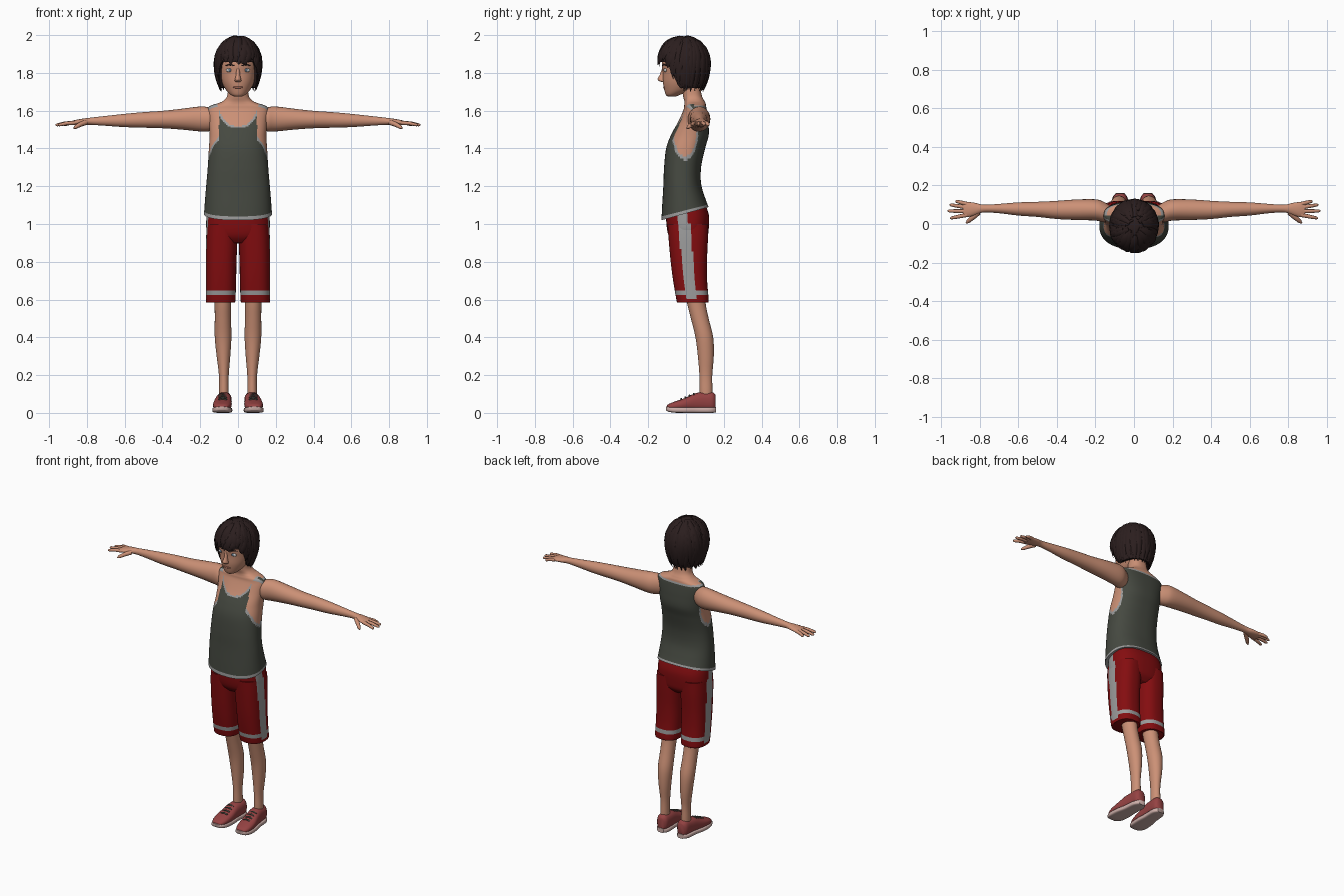
import bpy, bmesh, math, random
from mathutils import Vector as V

random.seed(4)


def colour(name, r, g, b):
    m = bpy.data.materials.new(name)
    m.diffuse_color = (r, g, b, 1)
    return m


SKIN = colour("skin", 0.6, 0.28, 0.18)
TANK = colour("dark grey cloth", 0.06, 0.066, 0.052)
TRIM = colour("light grey trim", 0.33, 0.33, 0.33)
RED = colour("red cloth", 0.23, 0.004, 0.005)
SHOE = colour("faded red canvas", 0.3, 0.055, 0.055)
SOLE = colour("pale rubber", 0.6, 0.42, 0.39)
HAIR = colour("dark brown hair", 0.024, 0.013, 0.013)
EYE = colour("eye white", 0.55, 0.55, 0.55)
IRIS = colour("blue iris", 0.1, 0.17, 0.24)
LIPS = colour("lips", 0.42, 0.16, 0.11)


def oval(c, u, v, n=24, p=2.0):
    """Superellipse ring around c with half axes u and v."""
    pts = []
    for i in range(n):
        a = 2 * math.pi * i / n
        ca, sa = math.cos(a), math.sin(a)
        pts.append(V(c) + V(u) * math.copysign(abs(ca) ** (2 / p), ca)
                   + V(v) * math.copysign(abs(sa) ** (2 / p), sa))
    return pts


def smooth(keys, steps):
    """Catmull-Rom interpolation of key tuples."""
    k = [V(q) for q in keys]
    out = []
    for i in range(len(k) - 1):
        a, b, c, d = k[max(i - 1, 0)], k[i], k[i + 1], k[min(i + 2, len(k) - 1)]
        for j in range(steps):
            t = j / steps
            out.append(b + (c - a) * (t / 2) + (a * 2 - b * 5 + c * 4 - d) * (t * t / 2)
                       + (b * 3 - a - c * 3 + d) * (t ** 3 / 2))
    return out + [k[-1]]


def loft(axis, keys, n=24, steps=4, p=2.0):
    """Rings along an axis; key = (position, centre u, centre v, half u, half v)."""
    t, u, v = {"z": (2, 0, 1), "x": (0, 1, 2), "y": (1, 0, 2)}[axis]
    rings = []
    for k in smooth(keys, steps):
        c, du, dv = V((0, 0, 0)), V((0, 0, 0)), V((0, 0, 0))
        c[t], c[u], c[v], du[u], dv[v] = k[0], k[1], k[2], k[3], k[4]
        rings.append(oval(c, du, dv, n, p))
    return rings


def tube(pts, radii, flat=1.0, up=None, n=8):
    """Rings along a path; up(point) gives the direction of the thin side."""
    rings = []
    for i, q in enumerate(pts):
        d = (pts[min(i + 1, len(pts) - 1)] - pts[max(i - 1, 0)]).normalized()
        side = d.cross(up(q) if up else V((0, 0.1, 1))).normalized()
        rings.append(oval(q, side * radii[i], side.cross(d) * radii[i] * flat, n))
    return rings


def blob(c, r, n=16):
    return [oval((c[0], c[1], c[2] - r[2] * math.cos(a)), (r[0] * math.sin(a), 0, 0),
                 (0, r[1] * math.sin(a), 0), n) for a in [math.pi * (i + 0.3) / 10 for i in range(10)]]


def build(name, strips, mats, rule=None, warp=None, mirror=False):
    """Skin each list of rings, cap the ends and colour faces by rule."""
    bm = bmesh.new()
    for rings in strips:
        vs = [[bm.verts.new(q) for q in r] for r in rings]
        n = len(vs[0])
        for a, b in zip(vs, vs[1:]):
            for i in range(n):
                bm.faces.new((a[i], a[(i + 1) % n], b[(i + 1) % n], b[i]))
        bm.faces.new(vs[0][::-1])
        bm.faces.new(vs[-1])
    bmesh.ops.recalc_face_normals(bm, faces=bm.faces)
    if rule:
        for f in bm.faces:
            f.material_index = rule(f.calc_center_median())
    if warp:
        for v in bm.verts:
            v.co = warp(v.co)
    me = bpy.data.meshes.new(name)
    bm.to_mesh(me)
    bm.free()
    for m in mats:
        me.materials.append(m)
    me.shade_smooth()
    me.set_sharp_from_angle(angle=math.radians(50))
    ob = bpy.data.objects.new(name, me)
    bpy.context.collection.objects.link(ob)
    if mirror:
        ob.modifiers.new("mirror", "MIRROR").use_mirror_merge = False
    return ob


# Torso: tank top, with skin above the neckline and inside the armholes
def tank_rule(c):
    x, y, z = abs(c.x), c.y, c.z
    if y < 0.045:
        neck = (z - 1.52 - 0.11 * (x / 0.11) ** 3) / math.hypot(1, 3 * (x / 0.11) ** 2)
    else:
        neck = z - 1.625 - 0.1 * max(0, x - 0.1)
    arm = (1 - math.hypot((y + 0.005) / 0.06, (z - 1.49) / 0.13)) * 0.06 if x > 0.1 else -1
    d = max(neck, arm, z - 1.645)
    if d > 0:
        return 0
    return 2 if d > -0.01 or z < 1.038 else 1


def hem_slope(c):
    c.z += 0.07 * (c.y + 0.13) / 0.25 * max(0, (1.25 - c.z) / 0.23)
    return c


build("torso", [loft("z", [
    (1.02, 0, -0.005, 0.18, 0.125), (1.1, 0, -0.013, 0.175, 0.113), (1.2, 0, -0.02, 0.168, 0.1),
    (1.3, 0, -0.018, 0.16, 0.098), (1.4, 0, -0.002, 0.154, 0.103), (1.47, 0, 0.02, 0.15, 0.1),
    (1.54, 0, 0.038, 0.154, 0.08), (1.6, 0, 0.048, 0.16, 0.063), (1.625, 0, 0.048, 0.148, 0.058),
    (1.638, 0, 0.048, 0.11, 0.056), (1.652, 0, 0.044, 0.078, 0.053), (1.68, 0, 0.034, 0.057, 0.05),
    (1.74, 0, 0.025, 0.052, 0.048)], n=120, steps=9, p=2.35)], [SKIN, TANK, TRIM], tank_rule, hem_slope)


# Shorts: side stripe and cuff band
def shorts_rule(c):
    mid = 0.03 - 0.042 * (c.z - 0.6) / 0.4
    stripe = abs(c.x) > 0.1 and abs(c.y - mid) < 0.031 and c.z > 0.6
    return 1 if stripe or 0.625 < c.z < 0.65 else 0


build("shorts_leg", [loft("z", [
    (0.585, 0.092, 0.035, 0.072, 0.08), (0.595, 0.092, 0.035, 0.078, 0.085), (0.7, 0.09, 0.022, 0.08, 0.09),
    (0.8, 0.089, 0.015, 0.081, 0.096), (0.92, 0.086, 0.012, 0.083, 0.104), (1.0, 0.083, 0.01, 0.081, 0.108)],
    n=64, steps=9, p=2.5)], [RED, TRIM], shorts_rule, mirror=True)
build("shorts_seat", [loft("z", [
    (0.9, 0, 0.012, 0.1, 0.075), (0.93, 0, 0.012, 0.15, 0.1), (0.97, 0, 0.01, 0.167, 0.11),
    (1.04, 0, 0.008, 0.167, 0.114), (1.1, 0, 0, 0.16, 0.105)], n=64, steps=6, p=2.5)],
    [RED, TRIM], shorts_rule)

# Bare legs
build("leg", [loft("z", [
    (0.06, 0.075, 0.107, 0.026, 0.033), (0.12, 0.075, 0.106, 0.026, 0.034), (0.2, 0.075, 0.105, 0.026, 0.034),
    (0.3, 0.077, 0.105, 0.036, 0.042), (0.4, 0.079, 0.097, 0.044, 0.047), (0.5, 0.08, 0.073, 0.043, 0.047),
    (0.58, 0.08, 0.055, 0.044, 0.049), (0.7, 0.08, 0.04, 0.05, 0.055)])], [SKIN], mirror=True)

# Shoes
build("shoe_upper", [loft("y", [
    (-0.1, 0.086, 0.03, 0.022, 0.01), (-0.09, 0.086, 0.032, 0.035, 0.016), (-0.06, 0.085, 0.037, 0.046, 0.023),
    (-0.01, 0.082, 0.045, 0.049, 0.032), (0.05, 0.077, 0.057, 0.043, 0.047), (0.1, 0.073, 0.06, 0.04, 0.05),
    (0.14, 0.072, 0.06, 0.036, 0.05), (0.157, 0.072, 0.055, 0.022, 0.04)], p=2.5)], [SHOE], mirror=True)
build("shoe_sole", [loft("y", [
    (-0.107, 0.086, 0.024, 0.02, 0.009), (-0.095, 0.086, 0.02, 0.037, 0.013), (-0.06, 0.085, 0.016, 0.05, 0.015),
    (0, 0.082, 0.015, 0.052, 0.015), (0.06, 0.077, 0.015, 0.044, 0.015), (0.13, 0.073, 0.015, 0.041, 0.015),
    (0.16, 0.072, 0.016, 0.022, 0.014)], p=4)], [SOLE], mirror=True)
laces = []
for i in range(4):
    y, z = -0.025 + 0.022 * i, 0.072 + 0.0085 * i
    laces.append(tube([V((0.058, y, z - 0.004)), V((0.081, y, z + 0.003)), V((0.104, y, z - 0.004))], [0.005] * 3))
build("shoe_laces", laces, [TANK], mirror=True)

# Arms, palms and fingers
build("arm", [loft("x", [
    (0.11, 0.055, 1.552, 0.03, 0.05), (0.155, 0.062, 1.554, 0.052, 0.063), (0.2, 0.073, 1.556, 0.055, 0.066),
    (0.3, 0.074, 1.555, 0.053, 0.055), (0.4, 0.073, 1.553, 0.047, 0.046), (0.5, 0.076, 1.551, 0.039, 0.041),
    (0.6, 0.078, 1.548, 0.034, 0.035), (0.7, 0.08, 1.546, 0.024, 0.026), (0.78, 0.08, 1.544, 0.02, 0.019),
    (0.82, 0.078, 1.541, 0.031, 0.017), (0.86, 0.075, 1.537, 0.039, 0.014), (0.885, 0.074, 1.534, 0.036, 0.01)])],
    [SKIN], mirror=True)
fingers = []
for base, tip_x, tip_y in ((0.104, 0.925, 0.119), (0.086, 0.955, 0.1), (0.066, 0.966, 0.068), (0.047, 0.953, 0.03)):
    a, b = V((0.865, base, 1.536)), V((tip_x, tip_y, 1.524))
    fingers.append(tube([a, a.lerp(b, 0.5) + V((0, 0, 0.003)), a.lerp(b, 0.92), b], [0.011, 0.01, 0.008, 0.003]))
fingers.append(tube([V((0.805, 0.06, 1.538)), V((0.835, 0.034, 1.527)), V((0.86, 0.013, 1.513)),
                     V((0.87, 0.004, 1.506))], [0.014, 0.013, 0.01, 0.003]))
build("fingers", fingers, [SKIN], mirror=True)

# Head and face
build("head", [loft("z", [
    (1.675, 0, -0.075, 0.02, 0.022), (1.685, 0, -0.068, 0.04, 0.039), (1.71, 0, -0.043, 0.064, 0.072),
    (1.75, 0, -0.026, 0.085, 0.096), (1.8, 0, -0.016, 0.097, 0.107), (1.85, 0, -0.014, 0.1, 0.114),
    (1.92, 0, -0.008, 0.093, 0.105), (1.97, 0, 0, 0.05, 0.06)], n=40, steps=5)], [SKIN])
build("nose", [loft("z", [
    (1.752, 0, -0.118, 0.012, 0.012), (1.758, 0, -0.124, 0.018, 0.02), (1.768, 0, -0.126, 0.016, 0.024),
    (1.79, 0, -0.122, 0.011, 0.017), (1.825, 0, -0.117, 0.009, 0.009)], n=16)], [SKIN])
build("mouth", [blob((0, -0.113, 1.724), (0.026, 0.008, 0.007))], [LIPS])
build("eye", [blob((0.042, -0.108, 1.814), (0.022, 0.009, 0.011))], [EYE], mirror=True)
build("iris", [blob((0.042, -0.114, 1.815), (0.008, 0.005, 0.009))], [IRIS], mirror=True)
brow = [V((0.018, -0.124, 1.838)), V((0.042, -0.117, 1.844)), V((0.066, -0.1, 1.838))]
build("eyebrow", [tube(brow, [0.003, 0.005, 0.002])], [HAIR], mirror=True)


# Hair: cap following the skull, with tapered locks on top
def hair_point(th, t, grow=0.0):
    if t < 1:
        r, z = math.sin(t * math.pi / 2), 1.86 + (0.135 + grow) * math.cos(t * math.pi / 2)
    else:
        d = (t - 1) * 0.14
        r, z = 1 - 0.27 * (d / 0.16) ** 2, 1.86 - d
    return V(((0.118 + grow) * r * math.sin(th), -0.011 - (0.131 + grow) * r * math.cos(th), z))


def hair_end(th):
    a = abs((th + math.pi) % (2 * math.pi) - math.pi)
    s = min(1, max(0, (a - 0.8) / 0.6))
    return 1.02 + 0.98 * s * s * (3 - 2 * s)


angles = [2 * math.pi * i / 64 for i in range(64)]
cap = [[hair_point(a, hair_end(a) * s / 20) for a in angles] for s in range(1, 21)]
cap.append([V((q.x * 0.6, q.y * 0.6, q.z + 0.01)) for q in cap[-1]])
build("hair_cap", [cap], [HAIR])
locks = []
for i in range(110):
    th, t0 = 2 * math.pi * i / 110 + random.uniform(-0.1, 0.1), random.uniform(0.12, 0.8)
    t1 = hair_end(th) + random.uniform(-0.15, 0.17)
    swirl, w = random.uniform(-0.3, 0.3), random.uniform(0.014, 0.024)
    path = [hair_point(th + swirl * (s / 9 - 1) ** 2, t0 + (t1 - t0) * s / 9, 0.002 + 0.006 * (s / 9) ** 2)
            for s in range(10)]
    wide = [w * math.sin(math.pi * (0.15 + 0.84 * s / 9)) for s in range(10)]
    locks.append(tube(path, wide, 0.4, lambda q: q - V((0, -0.01, 1.84)), 8))
build("hair_locks", locks, [HAIR])
